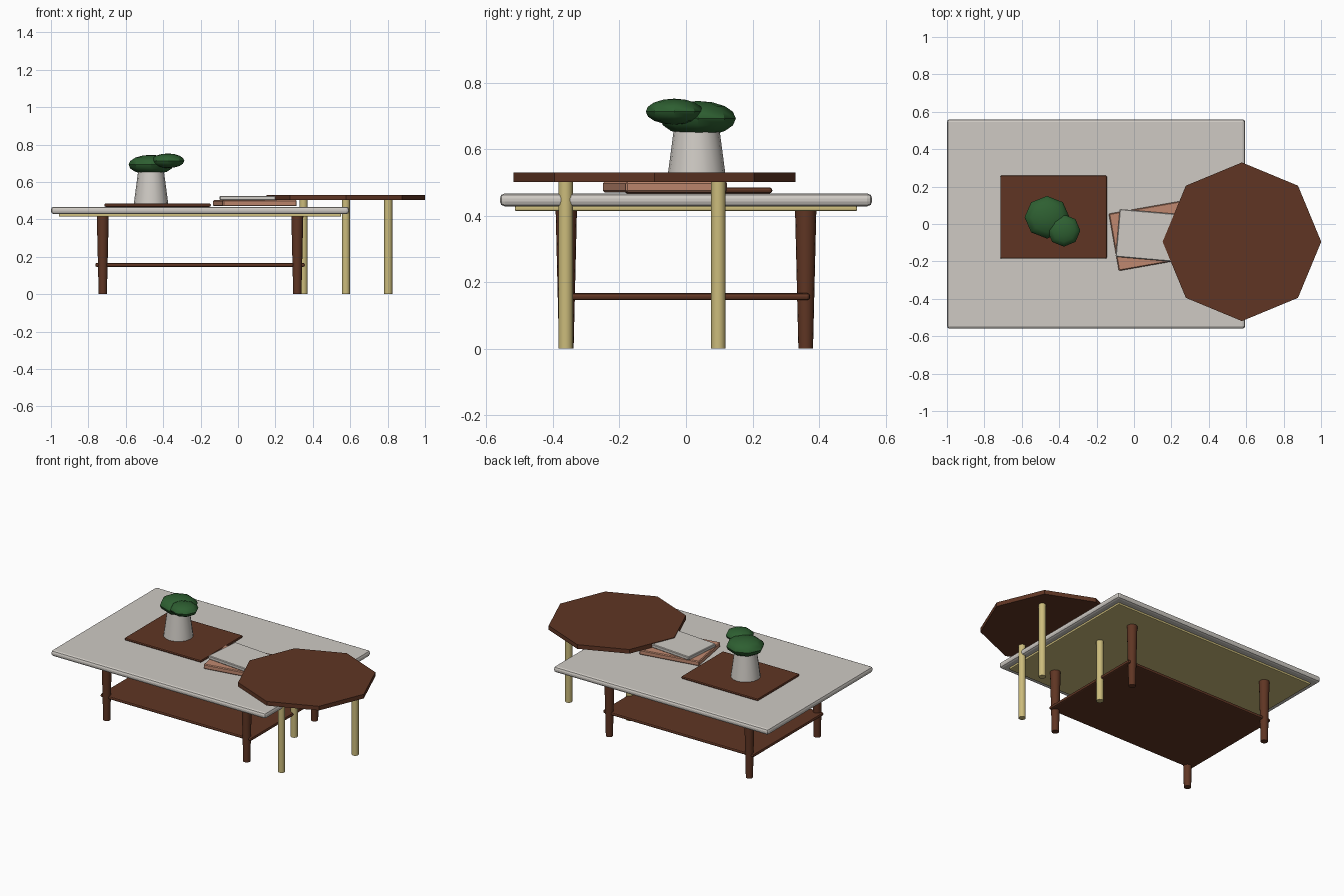
import bpy, math

if "Cube" in bpy.data.objects:
    bpy.data.objects.remove(bpy.data.objects["Cube"])


def material(name, rgb):
    m = bpy.data.materials.new(name)
    m.diffuse_color = (*rgb, 1)
    m.use_nodes = True
    m.node_tree.nodes["Principled BSDF"].inputs["Base Color"].default_value = m.diffuse_color
    return m


STONE = material("pale_stone", (0.62, 0.59, 0.55))
BROWN = material("walnut_brown", (0.115, 0.036, 0.017))
BRASS = material("brass", (0.60, 0.50, 0.20))
TAN = material("tan_cover", (0.53, 0.25, 0.16))
GREEN = material("leaf_green", (0.027, 0.115, 0.031))


def finish(name, mat, smooth=True):
    o = bpy.context.object
    o.name = name
    o.data.materials.append(mat)
    if smooth:
        bpy.ops.object.shade_smooth_by_angle(angle=math.radians(35))
    return o


def slab(name, mat, center, size, z0, z1, bevel=0.0, segments=2, turn=0):
    """Flat box between two heights with softened edges."""
    bpy.ops.mesh.primitive_cube_add(size=1, location=(*center, (z0 + z1) / 2))
    o = bpy.context.object
    o.scale = (*size, z1 - z0)
    bpy.ops.object.transform_apply(location=False, rotation=False, scale=True)
    o.rotation_euler.z = math.radians(turn)
    if bevel:
        b = o.modifiers.new("soft_edges", "BEVEL")
        b.width, b.segments = bevel, segments
    return finish(name, mat, False)


def post(name, mat, center, r0, r1, z0, z1, sides=16):
    """Round post, r0 at the foot and r1 at the top."""
    bpy.ops.mesh.primitive_cone_add(vertices=sides, radius1=r0, radius2=r1,
                                    depth=z1 - z0, location=(*center, (z0 + z1) / 2))
    return finish(name, mat)


# Coffee table
CX = -0.203
slab("coffee_table_top", STONE, (CX, 0), (1.594, 1.12), 0.428, 0.467, 0.015)
slab("under_top_panel", BRASS, (CX, 0), (1.51, 1.03), 0.414, 0.43, 0.005)
slab("lower_shelf", BROWN, (CX, 0), (1.12, 0.745), 0.146, 0.167, 0.008)
for sx in (-1, 1):
    for sy in (-1, 1):
        post("coffee_table_leg", BROWN, (CX + sx * 0.52, sy * 0.36), 0.022, 0.032, 0, 0.416)

# Octagonal side table
post("side_table_top", BROWN, (0.577, -0.095), 0.424, 0.424, 0.502, 0.53, 8)
for x, y in ((0.577, -0.362), (0.35, 0.097), (0.803, 0.097)):
    post("side_table_leg", BRASS, (x, y), 0.022, 0.022, 0, 0.503)

# Tray and books
slab("tray", BROWN, (-0.43, 0.037), (0.57, 0.445), 0.467, 0.485, 0.008)
slab("lower_book", TAN, (0.09, -0.063), (0.402, 0.31), 0.47, 0.502, 0.005, 1, 10)
slab("upper_book", STONE, (0.09, -0.063), (0.356, 0.256), 0.502, 0.526, 0.004, 1, -5)

# Potted plant
post("vase", STONE, (-0.465, 0.032), 0.092, 0.068, 0.484, 0.665, 16)
for name, loc, radii in (("large_foliage", (-0.465, 0.036, 0.692), (0.12, 0.114, 0.053)),
                         ("small_foliage", (-0.375, -0.035, 0.713), (0.088, 0.086, 0.039))):
    bpy.ops.mesh.primitive_uv_sphere_add(segments=8, ring_count=8, radius=1, location=loc)
    bpy.context.object.scale = radii
    bpy.ops.object.transform_apply(location=False, rotation=False, scale=True)
    finish(name, GREEN)
